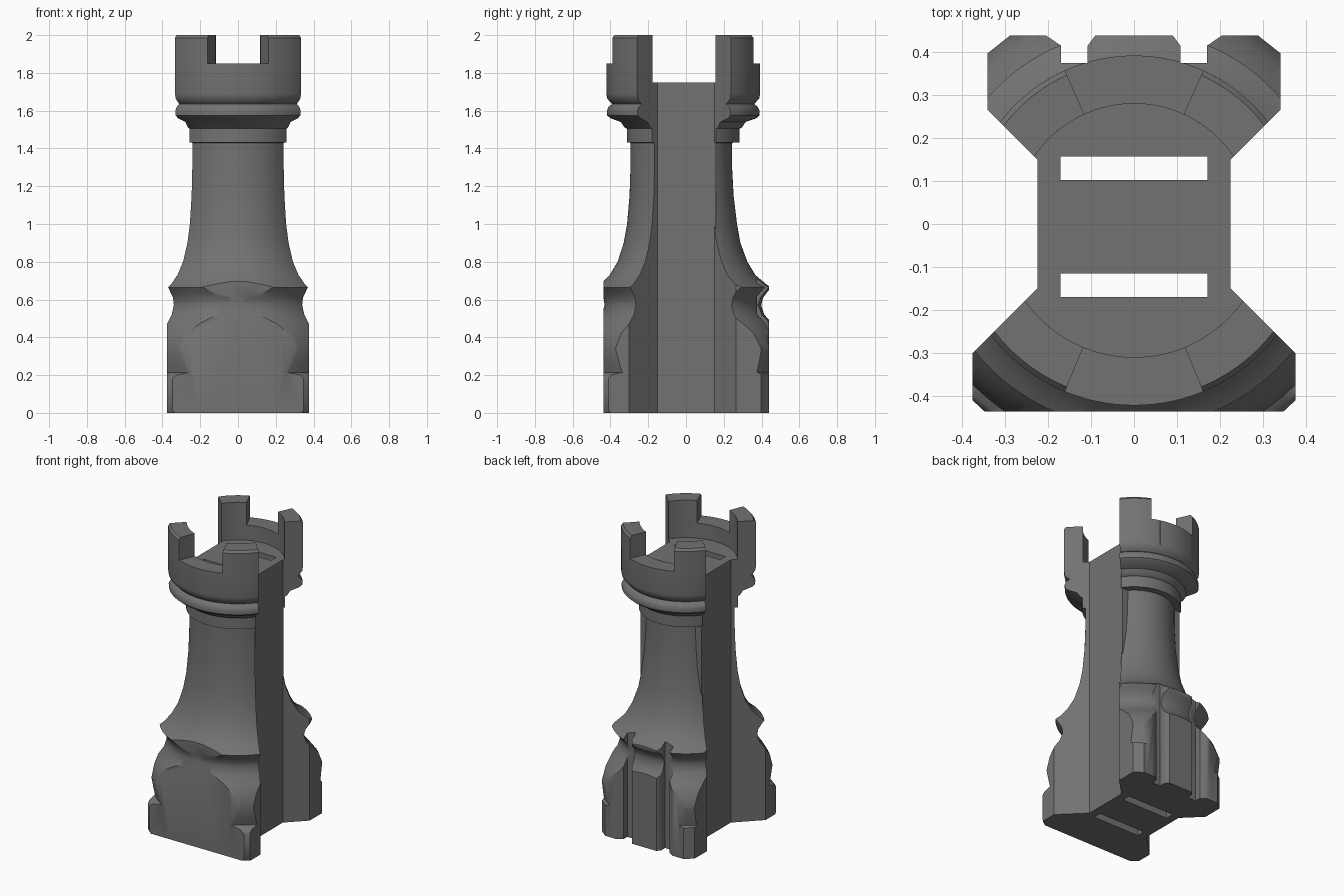
import bpy, bmesh, math

if "Cube" in bpy.data.objects:
    bpy.data.objects.remove(bpy.data.objects["Cube"])

# Wall profile: (height, front radius, back radius)
WALL = [
    (0, .55, .53), (.03, .565, .545), (.17, .565, .55), (.20, .545, .535),
    (.215, .505, .508), (.26, .515, .515), (.34, .53, .525), (.42, .51, .495),
    (.47, .483, .458), (.52, .447, .415), (.57, .431, .398), (.61, .437, .408),
    (.645, .46, .435), (.665, .474, .45), (.685, .447, .42), (.73, .404, .367),
    (.80, .362, .325), (.90, .33, .288), (1.0, .312, .27), (1.15, .299, .252),
    (1.30, .294, .244), (1.43, .294, .243), (1.431, .313, .284),
    (1.505, .313, .284), (1.51, .325, .296), (1.54, .345, .315),
    (1.56, .40, .372), (1.575, .417, .388), (1.60, .419, .39),
    (1.62, .41, .38), (1.635, .39, .36), (1.645, .40, .37),
    (1.665, .418, .388), (1.69, .422, .392), (1.85, .422, .392),
]
FLOOR = 1.75
GREY = bpy.data.materials.new("dark_grey")
GREY.diffuse_color = (.17, .17, .17, 1)
GREY.use_nodes = True
GREY.node_tree.nodes["Principled BSDF"].inputs["Base Color"].default_value = GREY.diffuse_color


def finish(name, bm):
    bmesh.ops.recalc_face_normals(bm, faces=bm.faces)
    me = bpy.data.meshes.new(name)
    bm.to_mesh(me)
    bm.free()
    me.materials.append(GREY)
    ob = bpy.data.objects.new(name, me)
    bpy.context.collection.objects.link(ob)
    return ob


def sector(name, loop, side, a0, a1, n):
    """Sweep a closed (r, z) loop around z; angles measured from the side direction."""
    bm = bmesh.new()
    rings = []
    for i in range(n + 1):
        a = math.radians(a0 + (a1 - a0) * i / n)
        rings.append([bm.verts.new((r * math.sin(a), side * r * math.cos(a), z)) for r, z in loop])
    k = len(loop)
    for p, q in zip(rings, rings[1:]):
        for j in range(k):
            bm.faces.new((p[j], p[(j + 1) % k], q[(j + 1) % k], q[j]))
    bm.faces.new(rings[0])
    bm.faces.new(rings[-1])
    return finish(name, bm)


def prism(name, outline, z0, z1):
    bm = bmesh.new()
    f = bm.faces.new([bm.verts.new((x, y, z0)) for x, y in outline])
    ext = bmesh.ops.extrude_face_region(bm, geom=[f])["geom"]
    bmesh.ops.translate(bm, vec=(0, 0, z1 - z0),
                        verts=[v for v in ext if isinstance(v, bmesh.types.BMVert)])
    bm.faces.new([v for v in f.verts]) if not f.is_valid else None
    return finish(name, bm)


def boolean(ob, cutter, op):
    cutter.hide_render = True
    m = ob.modifiers.new("cut", 'BOOLEAN')
    m.operation = op
    m.solver = 'EXACT'
    m.object = cutter
    bpy.context.view_layer.objects.active = ob
    bpy.ops.object.modifier_apply(modifier=m.name)


def smooth(ob):
    bpy.ops.object.select_all(action='DESELECT')
    ob.select_set(True)
    bpy.context.view_layer.objects.active = ob
    bpy.ops.object.shade_smooth_by_angle(angle=math.radians(38))


# Right half of each plan outline; the left half is mirrored
PLAN = {
    "front": [(.225, .165), (.225, .15), (.376, .301), (.376, .41), (.348, .436)],
    "back": [(.225, .155), (.225, .15), (.341, .266), (.341, .397), (.288, .439), (.205, .439),
             (.170, .415), (.170, .375), (.108, .375), (.108, .415), (.09, .439)],
}

# Two tower halves, each cut to its plan outline
for name, side, col, inner, gap in (("front", -1, 1, .31, 22.4), ("back", 1, 2, .28, 24.3)):
    half = [(x, side * y) for x, y in PLAN[name]]
    plan = half + [(-x, y) for x, y in reversed(half)]
    cutter = prism(name + "_plan_cutter", plan, -.1, 2.1)
    outer = [(w[col], w[0]) for w in WALL]
    rim = outer[-1][0]
    loop = [(.1, 0)] + outer + [(inner, 1.85), (inner, FLOOR), (.1, FLOOR)]
    tower = sector(name + "_tower", loop, side, -75, 75, 48)
    boolean(tower, cutter, 'INTERSECT')
    smooth(tower)
    # Battlements on both ends of the parapet
    for label, s in (("left", -1), ("right", 1)):
        ml = [(inner, 1.85), (rim, 1.85), (rim, 1.985), (rim - .012, 2), (inner, 2)]
        mer = sector(f"{name}_{label}_battlement", ml, side, s * gap, s * 75, 16)
        boolean(mer, cutter, 'INTERSECT')
        smooth(mer)
    bpy.data.objects.remove(cutter)

# Central slab joining the halves, with two slots right through
slab = prism("central_slab", [(-.225, -.17), (.225, -.17), (.225, .16), (-.225, .16)], 0, FLOOR)
slots = [(-.170, -.115), (.102, .157)]
for y0, y1 in slots:
    c = prism("slot_cutter", [(-.171, y0), (.171, y0), (.171, y1), (-.171, y1)], -.1, 2.1)
    for ob in [slab] + [bpy.data.objects[n] for n in ("front_tower", "back_tower")]:
        boolean(ob, c, 'DIFFERENCE')
    bpy.data.objects.remove(c)
